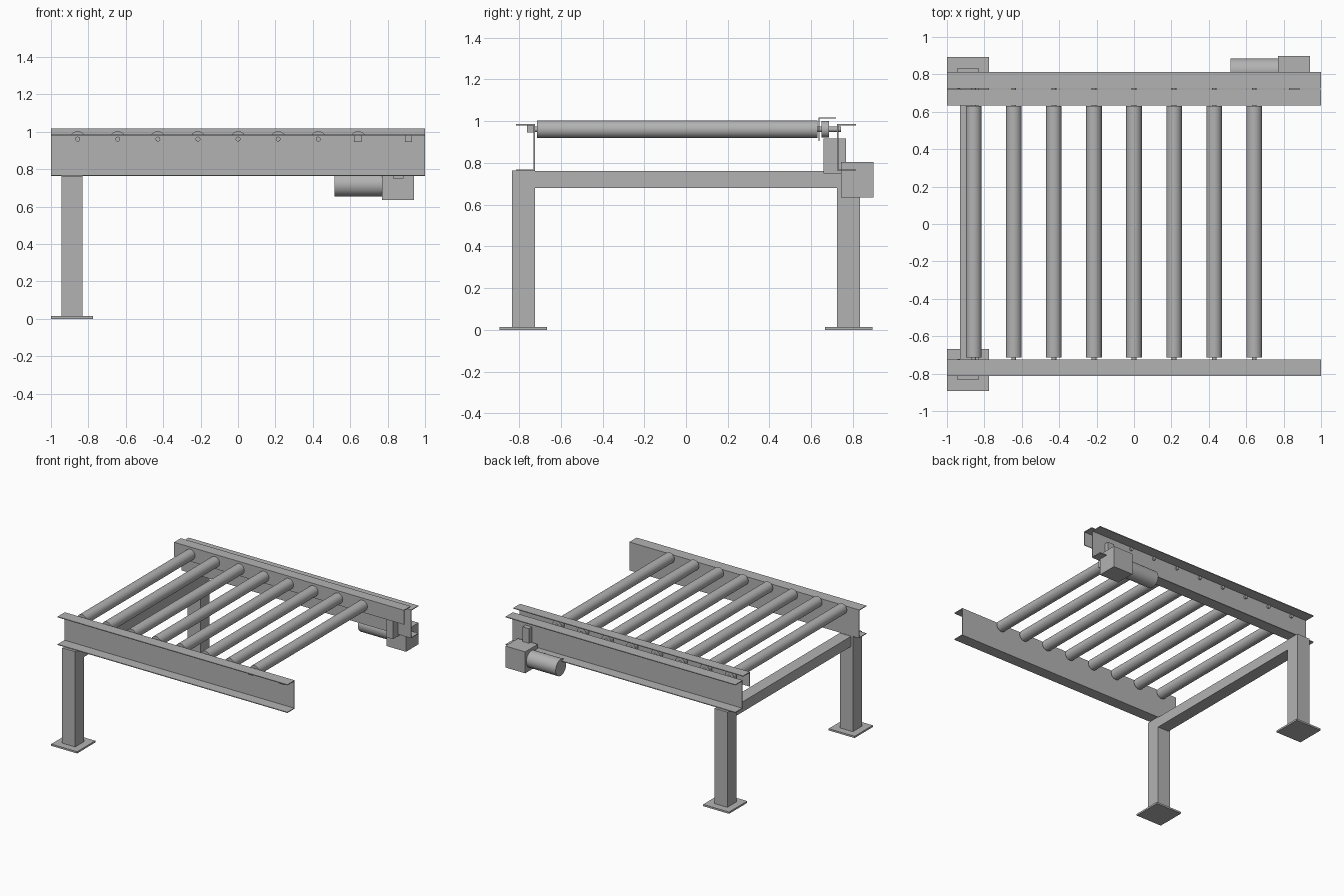
import bpy
from math import radians, pi
from mathutils import Matrix

cube = bpy.data.objects.get("Cube")
if cube:
    bpy.data.objects.remove(cube, do_unlink=True)

steel = bpy.data.materials.new("grey_steel")
steel.use_nodes = True
grey = (0.45, 0.45, 0.45, 1)
steel.diffuse_color = grey
steel.node_tree.nodes["Principled BSDF"].inputs["Base Color"].default_value = grey


def finish(obj, name):
    obj.name = name
    obj.data.materials.append(steel)
    return obj


def box(name, x, y, z):
    """Box from its low and high limits on each axis."""
    mid = [(a + b) / 2 for a, b in (x, y, z)]
    size = [b - a for a, b in (x, y, z)]
    bpy.ops.mesh.primitive_cube_add(size=1, location=mid)
    obj = bpy.context.object
    obj.data.transform(Matrix.Diagonal((*size, 1)))
    return finish(obj, name)


def rod(name, axis, start, end, centre, radius, sides=32):
    """Cylinder along X or Y; centre gives the other two coordinates."""
    mid = (start + end) / 2
    a, b = centre
    loc = (mid, a, b) if axis == "X" else (a, mid, b)
    rot = (0, pi / 2, 0) if axis == "X" else (pi / 2, 0, 0)
    bpy.ops.mesh.primitive_cylinder_add(
        vertices=sides, radius=radius, depth=end - start, location=loc, rotation=rot)
    bpy.ops.object.shade_smooth_by_angle(angle=radians(40))
    return finish(bpy.context.object, name)


def extrude_profile(name, outline):
    """Closed (y, z) outline swept along the conveyor length."""
    n = len(outline)
    verts = [(x, y, z) for x in (-1, 1) for y, z in outline]
    faces = [(i, (i + 1) % n, (i + 1) % n + n, i + n) for i in range(n)]
    faces += [tuple(reversed(range(n))), tuple(range(n, 2 * n))]
    mesh = bpy.data.meshes.new(name)
    mesh.from_pydata(verts, [], faces)
    obj = bpy.data.objects.new(name, mesh)
    bpy.context.collection.objects.link(obj)
    bpy.context.view_layer.objects.active = obj
    obj.select_set(True)
    bpy.ops.object.mode_set(mode="EDIT")
    bpy.ops.mesh.select_all(action="SELECT")
    bpy.ops.mesh.normals_make_consistent(inside=False)
    bpy.ops.object.mode_set(mode="OBJECT")
    obj.select_set(False)
    return finish(obj, name)


T = 0.006               # sheet thickness
INNER, OUTER = 0.724, 0.814
LOW, HIGH = 0.763, 0.986

# Side channels opening outward, legs and foot plates
for side, s in (("front", -1), ("rear", 1)):
    channel = [(INNER, LOW), (OUTER, LOW), (OUTER, LOW + T), (INNER + T, LOW + T),
               (INNER + T, HIGH - T), (OUTER, HIGH - T), (OUTER, HIGH), (INNER, HIGH)]
    extrude_profile(side + "_rail", [(s * y, z) for y, z in channel])
    box(side + "_leg", (-0.945, -0.832), sorted((s * 0.723, s * 0.835)), (0.012, LOW))
    box(side + "_foot_plate", (-1, -0.775), sorted((s * 0.667, s * 0.893)), (0, 0.014))

# Beam joining the legs
box("cross_beam", (-0.93, -0.832), (-0.725, 0.725), (0.68, 0.76))

# Rollers with axles and sprockets
AXLE_Z = 0.961
for i in range(8):
    x = -0.857 + i * 0.2143
    rod("roller", "Y", -0.715, 0.63, (x, AXLE_Z), 0.042)
    rod("axle", "Y", -0.742, 0.744, (x, AXLE_Z), 0.013, 16)
    rod("sprocket", "Y", 0.65, 0.686, (x, AXLE_Z), 0.04, 24)

# Angled cover over the sprockets
guard = [(0.634, 0.905), (0.634, 1.018), (0.718, 1.018), (0.718, 1.018 - T),
         (0.634 + T, 1.018 - T), (0.634 + T, 0.905)]
extrude_profile("chain_guard", guard)

# Small sensor blocks on the front rail
for x in (0.64, 0.912):
    box("sensor", (x - 0.019, x + 0.019), (-0.763, -0.724), (0.946, 0.984))

# Drive unit under the rear rail
box("drive_housing", (0.83, 0.886), (0.66, 0.766), (0.75, 0.918))
box("gearbox", (0.77, 0.942), (0.743, 0.899), (0.634, 0.803))
rod("motor", "X", 0.515, 0.77, (0.82, 0.718), 0.065)
